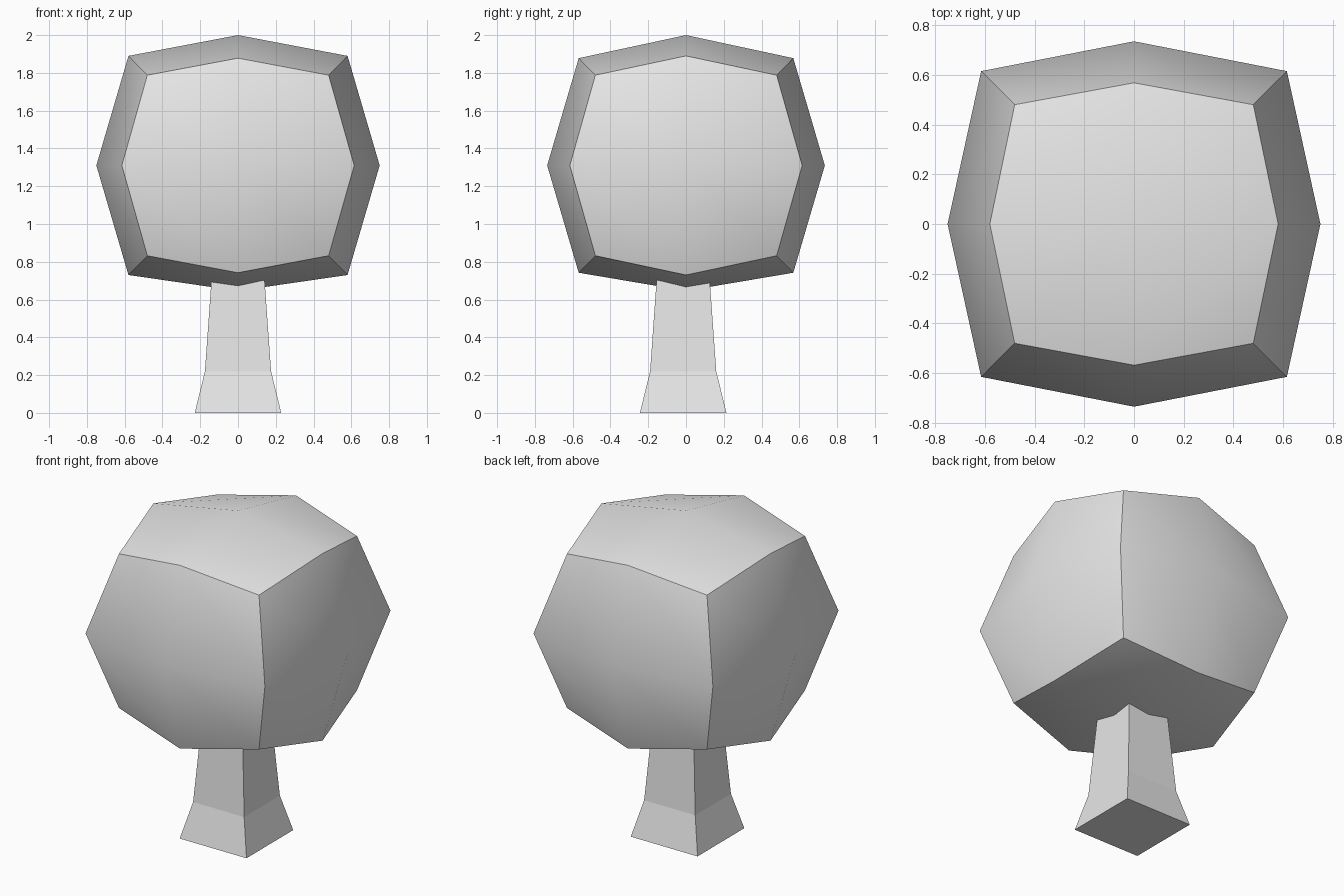
import bpy, bmesh
from mathutils import Vector

# Remove the default cube
cube = bpy.data.objects.get("Cube")
if cube:
    bpy.data.objects.remove(cube, do_unlink=True)


def make_material(name, colour):
    mat = bpy.data.materials.new(name)
    mat.use_nodes = True
    mat.diffuse_color = colour
    mat.node_tree.nodes["Principled BSDF"].inputs["Base Color"].default_value = colour
    return mat


def make_object(name, bm, mat):
    bmesh.ops.recalc_face_normals(bm, faces=bm.faces[:])
    mesh = bpy.data.meshes.new(name)
    bm.to_mesh(mesh)
    bm.free()
    mesh.materials.append(mat)
    obj = bpy.data.objects.new(name, mesh)
    bpy.context.collection.objects.link(obj)
    return obj


grey = make_material("light grey", (0.8, 0.8, 0.8, 1))

# Crown: a cube cut once each way, bulged by vertex kind (corner, edge, face centre)
BULGE = {
    (1, 1, 1): (0.48, 0.48, 0.478),
    (1, 1, 0): (0.615, 0.615, 0),
    (1, 0, 1): (0.58, 0, 0.58),
    (0, 1, 1): (0, 0.568, 0.568),
    (1, 0, 0): (0.75, 0, 0),
    (0, 1, 0): (0, 0.735, 0),
    (0, 0, 1): (0, 0, 0.69),
}
bm = bmesh.new()
bmesh.ops.create_cube(bm, size=2)
bmesh.ops.subdivide_edges(bm, edges=bm.edges[:], cuts=1, use_grid_fill=True)
# Smooth inside each of the six sides, sharp where two sides meet
for face in bm.faces:
    face.smooth = True
for edge in bm.edges:
    edge.smooth = edge.calc_face_angle() < 0.5
for v in bm.verts:
    signs = [round(c) for c in v.co]
    size = BULGE[tuple(abs(s) for s in signs)]
    v.co = Vector([s * d for s, d in zip(signs, size)])
    # The underside is a little flatter than the top
    if signs == [0, 0, -1]:
        v.co.z = -0.664
crown = make_object("crown", bm, grey)
crown.location.z = 1.31

# Trunk: square rings, flared at the foot, running up into the crown
bm = bmesh.new()
rings = []
for z, half in ((0, 0.229), (0.22, 0.175), (0.74, 0.138)):
    corners = ((-1, -1), (1, -1), (1, 1), (-1, 1))
    rings.append([bm.verts.new((x * half, y * half - 0.015, z)) for x, y in corners])
for low, high in zip(rings, rings[1:]):
    for i in range(4):
        j = (i + 1) % 4
        bm.faces.new((low[i], low[j], high[j], high[i]))
bm.faces.new(rings[0][::-1])
bm.faces.new(rings[-1])
make_object("trunk", bm, grey)
